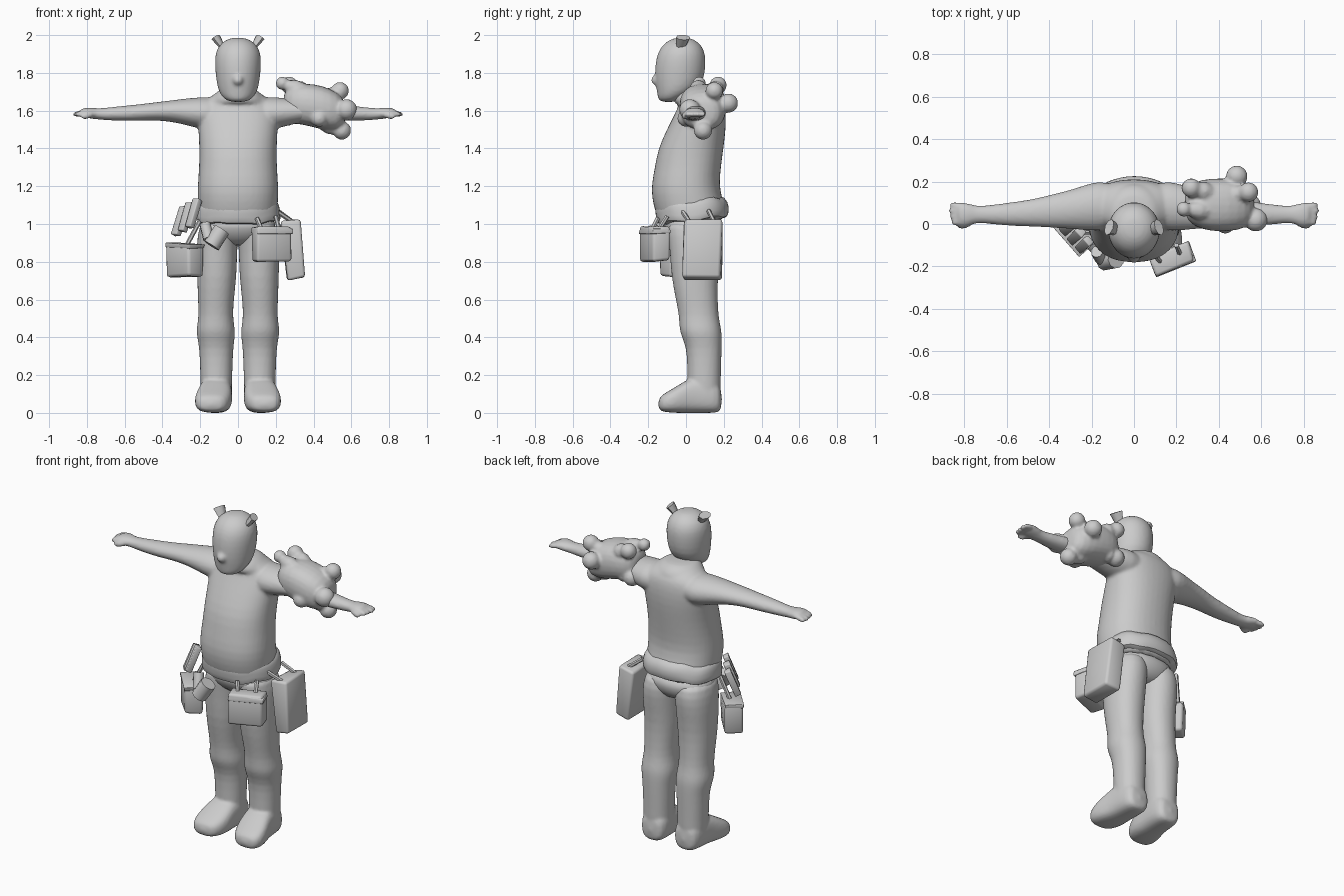
import bpy, bmesh, math, random
from mathutils import Vector, Matrix

random.seed(4)
grey = bpy.data.materials.new("plain grey")
grey.diffuse_color = (0.6, 0.6, 0.6, 1)


def finish(bm, name, subsurf=0, angle=50):
    bmesh.ops.recalc_face_normals(bm, faces=bm.faces)
    me = bpy.data.meshes.new(name)
    bm.to_mesh(me)
    bm.free()
    ob = bpy.data.objects.new(name, me)
    bpy.context.collection.objects.link(ob)
    me.materials.append(grey)
    if subsurf:
        mod = ob.modifiers.new("round", 'SUBSURF')
        mod.levels = mod.render_levels = subsurf
    bpy.ops.object.select_all(action='DESELECT')
    ob.select_set(True)
    bpy.context.view_layer.objects.active = ob
    bpy.ops.object.shade_smooth_by_angle(angle=math.radians(angle))
    return ob


def fuse(name, parts, voxel, repeat):
    """Join overlapping parts into one softly blended skin."""
    bpy.ops.object.select_all(action='DESELECT')
    for ob in parts:
        ob.select_set(True)
    bpy.context.view_layer.objects.active = parts[0]
    bpy.ops.object.join()
    ob = parts[0]
    ob.name = name
    mod = ob.modifiers.new("skin", 'REMESH')
    mod.mode, mod.voxel_size, mod.use_smooth_shade = 'VOXEL', voxel, True
    mod = ob.modifiers.new("blend", 'SMOOTH')
    mod.factor, mod.iterations = .5, repeat


def loft(name, rings, axis='z', power=1.0, n=16, side=1):
    """Rings: (along, centre a, centre b, radius a, radius b)."""
    bm = bmesh.new()
    loops = []
    for t, ca, cb, ra, rb in rings:
        loop = []
        for i in range(n):
            w = 2 * math.pi * i / n
            c, s = math.cos(w), math.sin(w)
            a = ca + ra * math.copysign(abs(c) ** power, c)
            b = cb + rb * math.copysign(abs(s) ** power, s)
            p = {'z': (a, b, t), 'x': (t, a, b), 'y': (a, t, b)}[axis]
            loop.append(bm.verts.new((p[0] * side, p[1], p[2])))
        loops.append(loop)
    for lo, hi in zip(loops, loops[1:]):
        for i in range(n):
            bm.faces.new((lo[i], lo[(i + 1) % n], hi[(i + 1) % n], hi[i]))
    bm.faces.new(loops[0])
    bm.faces.new(loops[-1])
    return finish(bm, name, 1)


def limb(name, p, q, r1, r2, n=8, flat=1.0):
    """Tapered stub between two points."""
    p, q = Vector(p), Vector(q)
    bm = bmesh.new()
    m = Matrix.Translation((p + q) / 2) @ (q - p).to_track_quat('Z', 'Y').to_matrix().to_4x4()
    bmesh.ops.create_cone(bm, cap_ends=True, segments=n, radius1=r1, radius2=r2,
                          depth=(q - p).length, matrix=m @ Matrix.Diagonal((1, flat, 1, 1)))
    return finish(bm, name)


def box(name, loc, size, turn=0, tilt=0, roll=0, wobble=0.006):
    """Soft, slightly crumpled bevelled box."""
    bm = bmesh.new()
    bmesh.ops.create_cube(bm, size=1)
    for v in bm.verts:
        v.co = Vector([c * s + random.uniform(-wobble, wobble) for c, s in zip(v.co, size)])
    bmesh.ops.bevel(bm, geom=bm.edges[:], offset=min(size) * 0.15, segments=2,
                    affect='EDGES', profile=0.5)
    rot = [Matrix.Rotation(math.radians(d), 4, a) for d, a in ((turn, 'Z'), (tilt, 'X'), (roll, 'Y'))]
    bmesh.ops.transform(bm, verts=bm.verts, matrix=Matrix.Translation(loc) @ rot[0] @ rot[1] @ rot[2])
    return finish(bm, name, 0, 60)


# Torso with belly, from hips to neck
body = [loft("torso", [(1.0, 0, .03, .2, .165), (1.05, 0, .025, .21, .185), (1.12, 0, .01, .215, .19),
                       (1.2, 0, -.005, .217, .182), (1.3, 0, .01, .208, .177), (1.4, 0, .025, .207, .175),
                       (1.5, 0, .055, .212, .158), (1.58, 0, .075, .22, .138), (1.64, 0, .085, .2, .118),
                       (1.675, 0, .07, .14, .105), (1.72, 0, .035, .09, .085)], power=.88, n=20),
        # Collar around the neck
        loft("collar", [(1.62, 0, .07, .17, .13), (1.66, 0, .06, .15, .135), (1.7, 0, .055, .118, .112),
                        (1.72, 0, .04, .08, .08)])]

for side, word in ((-1, "left"), (1, "right")):
    # Sleeved arm with mitten palm
    body.append(loft(word + "_arm", [
        (.08, .085, 1.585, .11, .09), (.17, .085, 1.585, .122, .09), (.25, .075, 1.592, .105, .077),
        (.32, .067, 1.597, .09, .063), (.4, .06, 1.598, .079, .052), (.47, .053, 1.594, .067, .047),
        (.55, .048, 1.588, .06, .044), (.63, .045, 1.585, .052, .039), (.7, .045, 1.582, .043, .034),
        (.75, .045, 1.583, .042, .029), (.78, .045, 1.588, .056, .031), (.82, .045, 1.59, .058, .025),
        (.835, .045, 1.588, .05, .018)], axis='x', side=side))
    # Fingers and thumb
    for i in range(4):
        body.append(limb(f"{word}_finger_{i}", (side * .80, .012 + i * .024, 1.59),
                         (side * (.885 - .006 * abs(i - 2)), .005 + i * .029, 1.576), .021, .017))
    body.append(limb(word + "_thumb", (side * .76, .01, 1.585), (side * .84, -.018, 1.563), .026, .018))
fuse("shirt_torso_and_arms", body, .009, 7)

# Shirt hem, ragged and sagging at the back
hem = loft("shirt_hem", [(1.01, 0, .035, .2, .165), (1.015, 0, .035, .228, .187), (1.05, 0, .035, .227, .193),
                         (1.09, 0, .03, .222, .193), (1.15, 0, .01, .208, .18)], power=.88, n=24)
for v in hem.data.vertices:
    v.co.z += .012 * math.sin(v.co.x * 45) + .1 * v.co.y
    v.co.y += random.uniform(-.004, .004)

# Hooded head
fuse("hooded_head", [
    loft("head", [(1.645, 0, -.095, .035, .035), (1.66, 0, -.085, .075, .065),
                  (1.7, 0, -.05, .105, .105), (1.76, 0, -.035, .117, .132),
                  (1.84, 0, -.03, .125, .136), (1.9, 0, -.025, .123, .13),
                  (1.945, 0, -.022, .105, .107), (1.975, 0, -.02, .068, .07),
                  (1.987, 0, -.02, .025, .03)], n=18),
    limb("nose", (0, -.13, 1.765), (0, -.19, 1.757), .05, .022)], .009, 5)

legs = []
for side, word in ((-1, "left"), (1, "right")):
    # Hood ears, folded and flaring
    limb(word + "_ear", (side * .075, -.03, 1.925), (side * .118, -.015, 1.988), .022, .04, 8, .6)
    # Leg with boot shaft
    legs.append(loft(word + "_leg", [
        (.06, .115, .1, .085, .085), (.13, .115, .095, .084, .09), (.25, .115, .097, .088, .091),
        (.35, .115, .095, .092, .096), (.41, .117, .082, .104, .11), (.45, .118, .075, .103, .113),
        (.51, .118, .068, .092, .106), (.6, .117, .057, .097, .113), (.72, .112, .045, .106, .125),
        (.85, .112, .05, .11, .138), (.94, .107, .05, .11, .148), (1.03, .1, .035, .098, .14)],
        power=.92, side=side))
    # Boot foot, from heel to toe
    legs.append(loft(word + "_foot", [
        (.192, .112, .07, .06, .065), (.15, .112, .09, .083, .092), (.08, .115, .098, .087, .1),
        (.02, .12, .092, .09, .094), (-.04, .128, .073, .1, .075), (-.1, .138, .057, .095, .055),
        (-.15, .143, .046, .062, .036)], axis='y', power=.7, side=side))
    fuse(word + "_leg_and_boot", legs, .009, 4)
    legs = []
# Trouser seat
loft("trouser_seat", [(.88, 0, .05, .08, .08), (.92, 0, .045, .17, .13), (.97, 0, .04, .208, .158),
                      (1.05, 0, .03, .205, .165)], power=.9)

# Stuffed toy clinging to the arm
toy = [loft("toy_body", [(.235, .095, 1.63, .06, .065), (.28, .095, 1.635, .11, .105),
                         (.36, .09, 1.635, .13, .115), (.45, .09, 1.615, .13, .122),
                         (.53, .09, 1.595, .115, .105), (.57, .09, 1.59, .065, .06)],
            axis='x', power=.8, n=12)]
for name, p, q, r1, r2 in (
        ("toy_ear_front", (.37, .06, 1.69), (.235, .07, 1.745), .07, .035),
        ("toy_ear_back", (.38, .14, 1.69), (.27, .17, 1.735), .06, .045),
        ("toy_upper_paw", (.43, .13, 1.65), (.54, .15, 1.705), .055, .046),
        ("toy_rear_paw", (.46, .14, 1.63), (.485, .225, 1.64), .06, .05),
        ("toy_front_paw", (.47, .05, 1.6), (.575, .02, 1.605), .07, .055),
        ("toy_lower_paw", (.43, .1, 1.55), (.55, .09, 1.495), .065, .048),
        ("toy_side_paw", (.38, .03, 1.6), (.43, -.0, 1.56), .06, .045),
        ("toy_shoulder_paw", (.36, .14, 1.58), (.26, .15, 1.57), .06, .05)):
    toy.append(limb(name, p, q, r1, r2, 10))
    bm = bmesh.new()
    bmesh.ops.create_icosphere(bm, subdivisions=2, radius=r2 * 1.1, matrix=Matrix.Translation(q))
    toy.append(finish(bm, name + "_tip"))
fuse("stuffed_toy", toy, .009, 4)

# Belt pouches and bags
box("front_pouch", (.18, -.165, .895), (.2, .1, .18), 20)
box("front_pouch_flap", (.18, -.167, .965), (.2, .1, .03), 20)
box("side_bag", (.29, .085, .865), (.095, .2, .31), 0, 0, -4, .01)
box("hip_pouch", (-.282, -.045, .81), (.185, .105, .175), -48)
box("hip_pouch_lid", (-.282, -.045, .885), (.188, .108, .025), -48)
# Row of tools in loops above the hip pouch
for i in range(3):
    t = (i - 1) * .055
    box(f"hip_tool_{i}", (-.272 + t * .65, -.055 - t * .76, 1.015 + .02 * i),
        (.045, .035, .16), -48, -22, 0, .003)
# Small canisters at the front
limb("canister", (-.085, -.165, .97), (-.14, -.175, .885), .045, .045, 10)
limb("canister_small", (-.175, -.13, 1.0), (-.155, -.165, .92), .03, .03, 8)
# Hanging straps
for i, (p, q) in enumerate((((.1, -.15, 1.03), (.13, -.185, .96)), ((.2, -.1, 1.04), (.22, -.15, .96)),
                            ((.2, -.02, 1.07), (.29, .02, 1.01)), ((.21, .12, 1.07), (.29, .15, 1.01)),
                            ((-.2, -.04, 1.02), (-.27, -.04, .89)))):
    limb(f"strap_{i}", p, q, .012, .012, 6)
